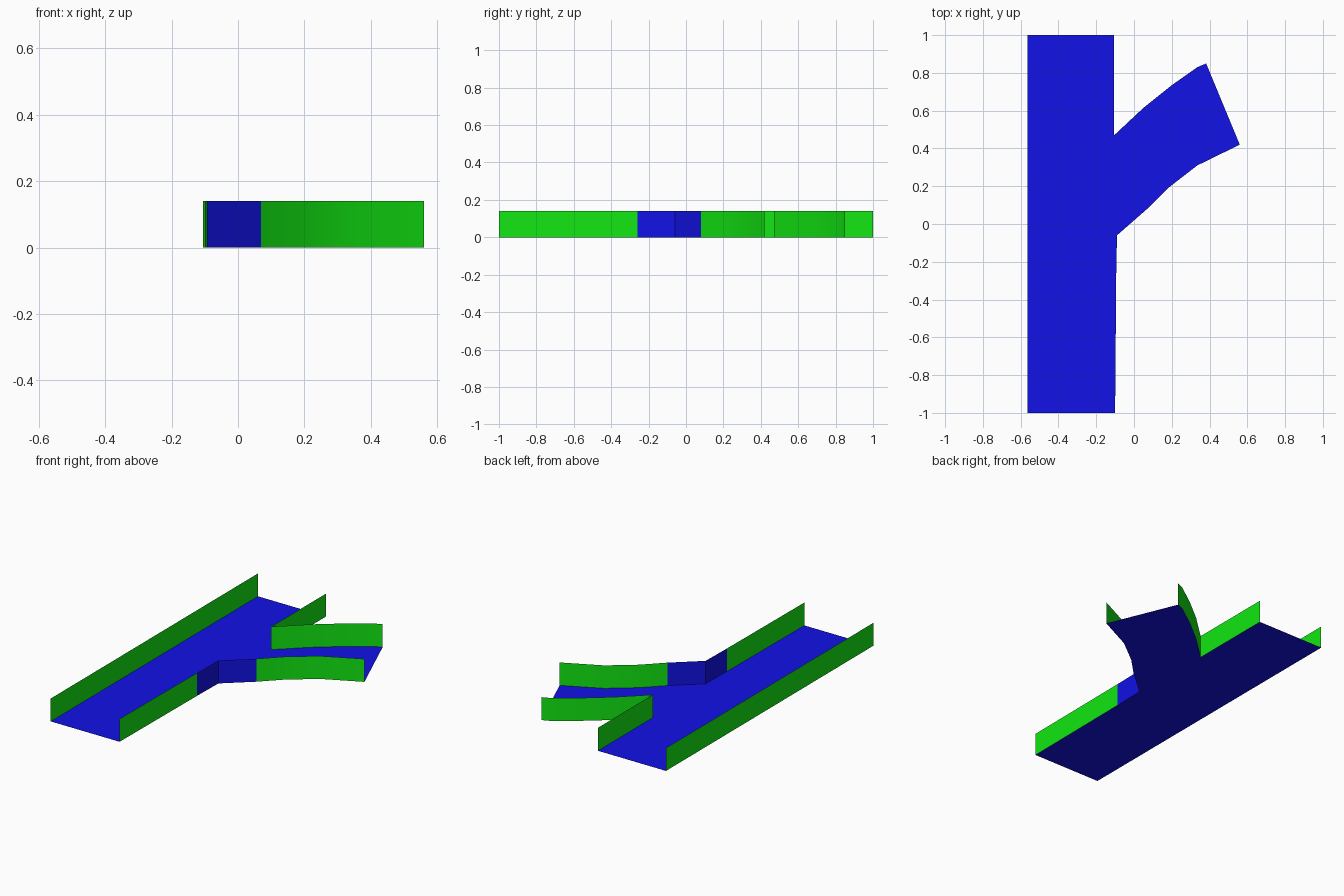
import bpy
import bmesh
import math

WALL_HEIGHT = 0.14

cube = bpy.data.objects.get("Cube")
if cube:
    bpy.data.objects.remove(cube, do_unlink=True)


def make_material(name, color):
    mat = bpy.data.materials.new(name)
    mat.use_nodes = True
    mat.diffuse_color = color
    mat.node_tree.nodes["Principled BSDF"].inputs["Base Color"].default_value = color
    return mat


blue = make_material("floor blue", (0.006, 0.006, 0.8, 1))
green = make_material("wall green", (0.006, 0.8, 0.006, 1))


def finish(name, bm, mat, smooth=False):
    mesh = bpy.data.meshes.new(name)
    bm.to_mesh(mesh)
    bm.free()
    mesh.materials.append(mat)
    obj = bpy.data.objects.new(name, mesh)
    bpy.context.collection.objects.link(obj)
    if smooth:
        bpy.ops.object.select_all(action='DESELECT')
        obj.select_set(True)
        bpy.context.view_layer.objects.active = obj
        bpy.ops.object.shade_smooth_by_angle(angle=math.radians(30))


def make_floor(name, outline):
    bm = bmesh.new()
    face = bm.faces.new([bm.verts.new((x, y, 0)) for x, y in outline])
    face.normal_update()
    if face.normal.z < 0:
        face.normal_flip()
    bmesh.ops.triangulate(bm, faces=[face])
    finish(name, bm, blue)


def make_wall(name, path, mat, smooth=False):
    # thin sheet raised straight up from a plan path
    bm = bmesh.new()
    low = [bm.verts.new((x, y, 0)) for x, y in path]
    high = [bm.verts.new((x, y, WALL_HEIGHT)) for x, y in path]
    for i in range(len(path) - 1):
        bm.faces.new((low[i], low[i + 1], high[i + 1], high[i]))
    finish(name, bm, mat, smooth)


# Plan paths: straight channel, and the branch curving off to its left
outer = [(-0.565, 1), (-0.565, -1)]
front_straight = [(-0.1, -1), (-0.094, -0.26)]
junction = [(-0.094, -0.26), (-0.09, -0.06), (0.07, 0.08)]
front_curve = [(0.07, 0.08), (0.18, 0.19), (0.335, 0.31), (0.56, 0.42)]
back_curve = [(-0.105, 0.47), (0.05, 0.615), (0.2, 0.735), (0.335, 0.83), (0.382, 0.85)]
back_straight = [(-0.105, 0.47), (-0.105, 1)]

# Floors
make_floor("main_floor", outer + front_straight + [junction[1]] + back_straight)
make_floor("branch_floor", junction[1:] + front_curve[1:] + back_curve[::-1])

# Walls
make_wall("outer_wall", outer, green)
make_wall("front_straight_wall", front_straight, green)
make_wall("junction_wall", junction, blue)
make_wall("front_branch_wall", front_curve, green, True)
make_wall("back_branch_wall", back_curve[::-1], green, True)
make_wall("back_straight_wall", back_straight, green)
